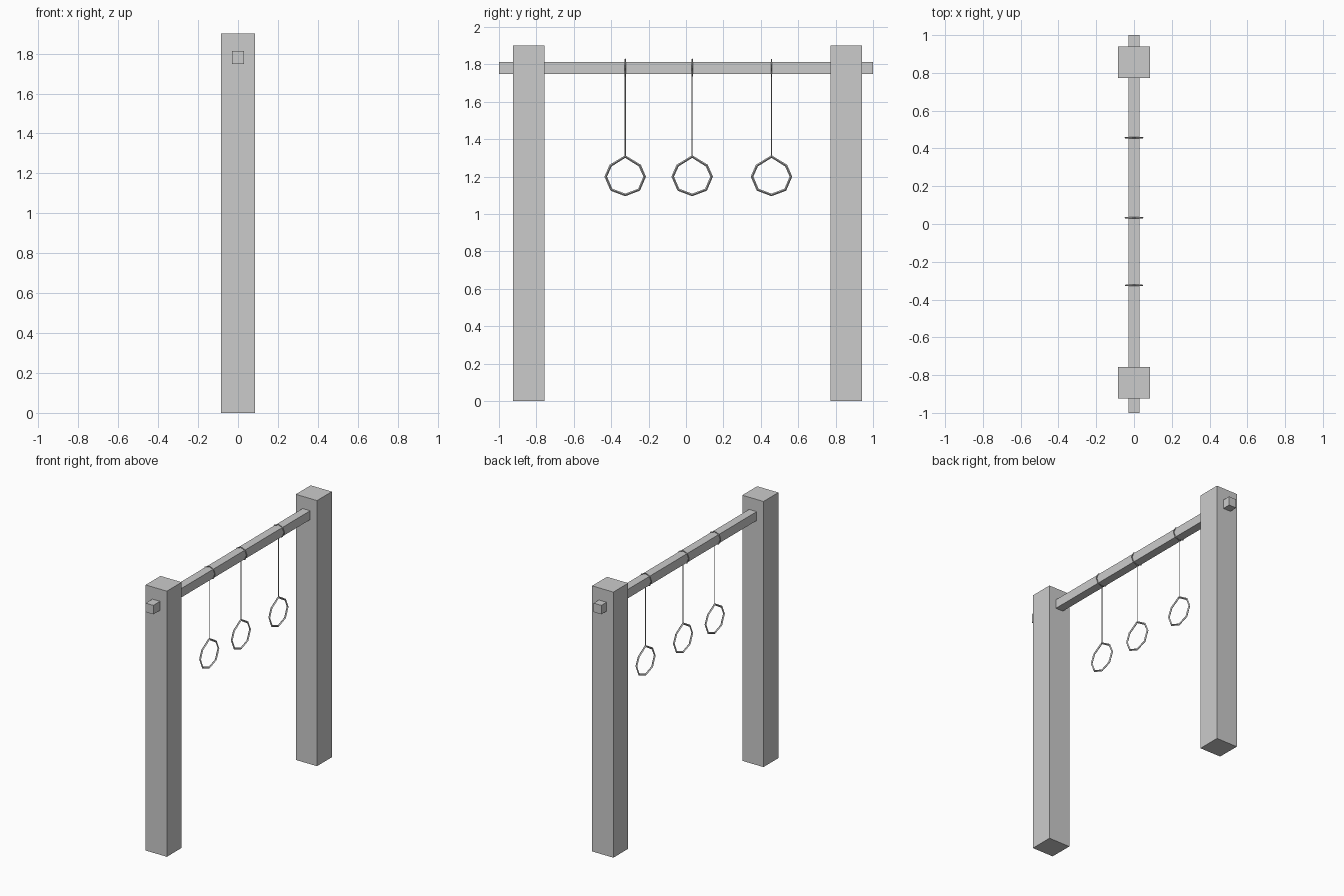
import bpy
from math import sin, cos, pi

if "Cube" in bpy.data.objects:
    bpy.data.objects.remove(bpy.data.objects["Cube"])


def box(name, center, size):
    bpy.ops.mesh.primitive_cube_add(size=1, location=center)
    ob = bpy.context.object
    ob.name = name
    ob.scale = size
    bpy.ops.object.transform_apply(location=False, rotation=False, scale=True)
    return ob


def tube(name, points, radius, location, cyclic=False, res=0):
    cu = bpy.data.curves.new(name, 'CURVE')
    cu.dimensions = '3D'
    cu.bevel_depth = radius
    cu.bevel_resolution = res
    cu.use_fill_caps = not cyclic
    sp = cu.splines.new('POLY')
    sp.points.add(len(points) - 1)
    for p, co in zip(sp.points, points):
        p.co = (*co, 1)
    sp.use_cyclic_u = cyclic
    sp.use_smooth = False
    ob = bpy.data.objects.new(name, cu)
    ob.location = location
    bpy.context.collection.objects.link(ob)
    return ob


# Posts and the crossbar running through them
box("post_near", (0, -0.84, 0.95), (0.168, 0.168, 1.9))
box("post_far", (0, 0.857, 0.95), (0.168, 0.168, 1.9))
box("crossbar", (0, 0, 1.781), (0.06, 2.0, 0.064))

# Eight-sided outlines: rope loop around the bar, and slightly pointed hand ring
loop = [(0.046 * sin(i * pi / 4), 0, 0.046 * cos(i * pi / 4)) for i in range(8)]
half = [(0.078, 0.059), (0.104, 0), (0.074, -0.07)]
ring = ([(0, 0, 0.107)] + [(0, y, z) for y, z in half]
        + [(0, 0, -0.098)] + [(0, -y, z) for y, z in reversed(half)])

# Hanging rings
for n, y in enumerate((-0.325, 0.033, 0.457), 1):
    tube(f"rope_loop_{n}", loop, 0.0035, (0, y, 1.781), cyclic=True)
    tube(f"rope_{n}", [(0, 0, 1.735), (0, 0, 1.305)], 0.003, (0, y, 0))
    tube(f"hand_ring_{n}", ring, 0.007, (0, y, 1.2), cyclic=True)
